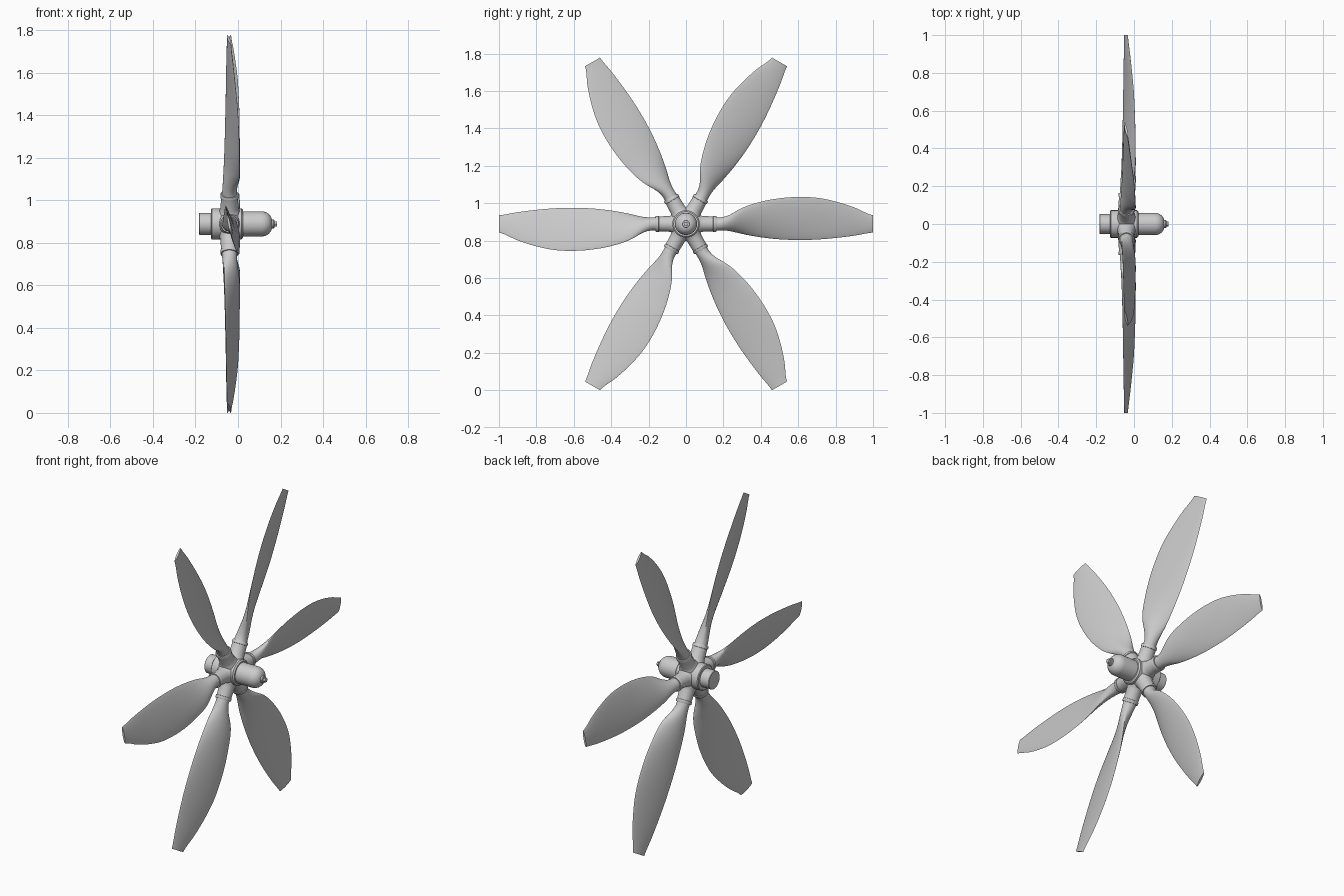
import bpy, bmesh, math
from mathutils import Matrix

if "Cube" in bpy.data.objects:
    bpy.data.objects.remove(bpy.data.objects["Cube"])

HUB_Z = 0.889       # height of the shaft axis
BLADE_X = -0.04     # blade plane
SEAM = 0.89         # radius where the blade tip piece starts


def mesh_from_rings(name, rings, cap_start=True, cap_end=True):
    """Skin a list of equal-sized closed rings."""
    bm = bmesh.new()
    vs = [[bm.verts.new(p) for p in ring] for ring in rings]
    n = len(rings[0])
    for a, b in zip(vs, vs[1:]):
        for i in range(n):
            j = (i + 1) % n
            bm.faces.new((a[i], a[j], b[j], b[i]))
    if cap_start:
        bm.faces.new(vs[0][::-1])
    if cap_end:
        bm.faces.new(vs[-1])
    bmesh.ops.recalc_face_normals(bm, faces=bm.faces)
    me = bpy.data.meshes.new(name)
    bm.to_mesh(me)
    bm.free()
    return me


def lathe(name, profile, n=48):
    """Revolve (position, radius) pairs about x."""
    return mesh_from_rings(name, [
        [(x, r * math.cos(2 * math.pi * i / n), r * math.sin(2 * math.pi * i / n))
         for i in range(n)] for x, r in profile])


def add(name, me, matrix, smooth=True, angle=35):
    ob = bpy.data.objects.new(name, me)
    bpy.context.collection.objects.link(ob)
    ob.matrix_world = matrix
    if smooth:
        bpy.ops.object.select_all(action='DESELECT')
        ob.select_set(True)
        bpy.context.view_layer.objects.active = ob
        bpy.ops.object.shade_smooth_by_angle(angle=math.radians(angle))
    return ob


# radius, long side, short side, twist in degrees, thickness, x position
STATIONS = [
    (0.150, 0.036, 0.036, 42, 0.072, -0.040),
    (0.200, 0.041, 0.038, 38, 0.064, -0.039),
    (0.300, 0.096, 0.060, 27, 0.044, -0.037),
    (0.400, 0.126, 0.076, 20, 0.034, -0.036),
    (0.500, 0.143, 0.086, 17, 0.028, -0.035),
    (0.600, 0.149, 0.089, 15, 0.024, -0.035),
    (0.700, 0.144, 0.086, 14, 0.020, -0.036),
    (0.800, 0.123, 0.077, 13, 0.017, -0.038),
    (0.900, 0.090, 0.064, 12, 0.015, -0.040),
    (1.000, 0.047, 0.047, 11, 0.012, -0.042),
]


def station(r):
    """Catmull-Rom interpolation of the blade table."""
    S = STATIONS
    k = max(i for i in range(len(S) - 1) if S[i][0] <= r + 1e-9)
    u = (r - S[k][0]) / (S[k + 1][0] - S[k][0])
    p0, p1, p2, p3 = S[max(k - 1, 0)], S[k], S[k + 1], S[min(k + 2, len(S) - 1)]
    return [0.5 * (2 * b + (c - a) * u + (2 * a - 5 * b + 4 * c - d) * u * u
                   + (3 * b - a - 3 * c + d) * u ** 3)
            for a, b, c, d in zip(p0, p1, p2, p3)][1:]


def blade_ring(r, n=36):
    long, short, twist, thick, x0 = station(r)
    th = math.radians(twist)
    mid, half = (long - short) / 2, (long + short) / 2
    sharp = 1 + 0.5 * min(1, max(0, (r - 0.17) / 0.15))   # round root, thin edges
    ring = []
    for i in range(n):
        t = 2 * math.pi * i / n
        c = mid + half * math.cos(t)
        h = math.copysign(abs(math.sin(t)) ** sharp, math.sin(t)) * thick / 2
        ring.append((x0 + c * math.sin(th) + h * math.cos(th), r,
                     c * math.cos(th) - h * math.sin(th)))
    return ring


def span(a, b, n):
    return [a + (b - a) * i / n for i in range(n + 1)]


# shared meshes for the six blades
blade = mesh_from_rings("blade", [blade_ring(r) for r in span(0.15, SEAM, 44)], cap_end=False)
tip = mesh_from_rings("blade_tip", [blade_ring(r) for r in span(SEAM, 1.0, 8)], cap_start=False)
socket = lathe("blade_socket", [
    (0.0, 0.056), (0.06, 0.054), (0.075, 0.046), (0.09, 0.042), (0.145, 0.040),
    (0.146, 0.043), (0.160, 0.043), (0.163, 0.041), (0.163, 0.036)])

centre = Matrix.Translation((0, 0, HUB_Z))
for i in range(6):
    m = centre @ Matrix.Rotation(i * math.pi / 3, 4, 'X')
    add(f"blade_{i + 1}", blade, m)
    add(f"blade_tip_{i + 1}", tip, m)
    add(f"blade_socket_{i + 1}", socket,
        m @ Matrix.Translation((BLADE_X, 0, 0)) @ Matrix.Rotation(math.pi / 2, 4, 'Z'))

# hub barrel
add("hub", lathe("hub", [
    (-0.127, 0.068), (-0.123, 0.073), (0.016, 0.073), (0.023, 0.066)]), centre)

# rear shaft collar
add("shaft_collar", lathe("shaft_collar", [
    (-0.183, 0.050), (-0.181, 0.052), (-0.11, 0.052)]), centre)

# rounded pitch dome
dome = [(0.0, 0.059), (0.110, 0.059)]
dome += [(0.110 + 0.050 * math.sin(a), 0.014 + 0.045 * math.cos(a))
         for a in span(0.15, math.pi / 2, 9)]
add("pitch_dome", lathe("pitch_dome", dome), centre)

# cap and hex nut on the dome nose
add("nose_cap", lathe("nose_cap", [
    (0.150, 0.021), (0.168, 0.021), (0.171, 0.018)]), centre)
add("nose_nut", lathe("nose_nut", [(0.165, 0.013), (0.183, 0.013)], n=6), centre, smooth=False)
